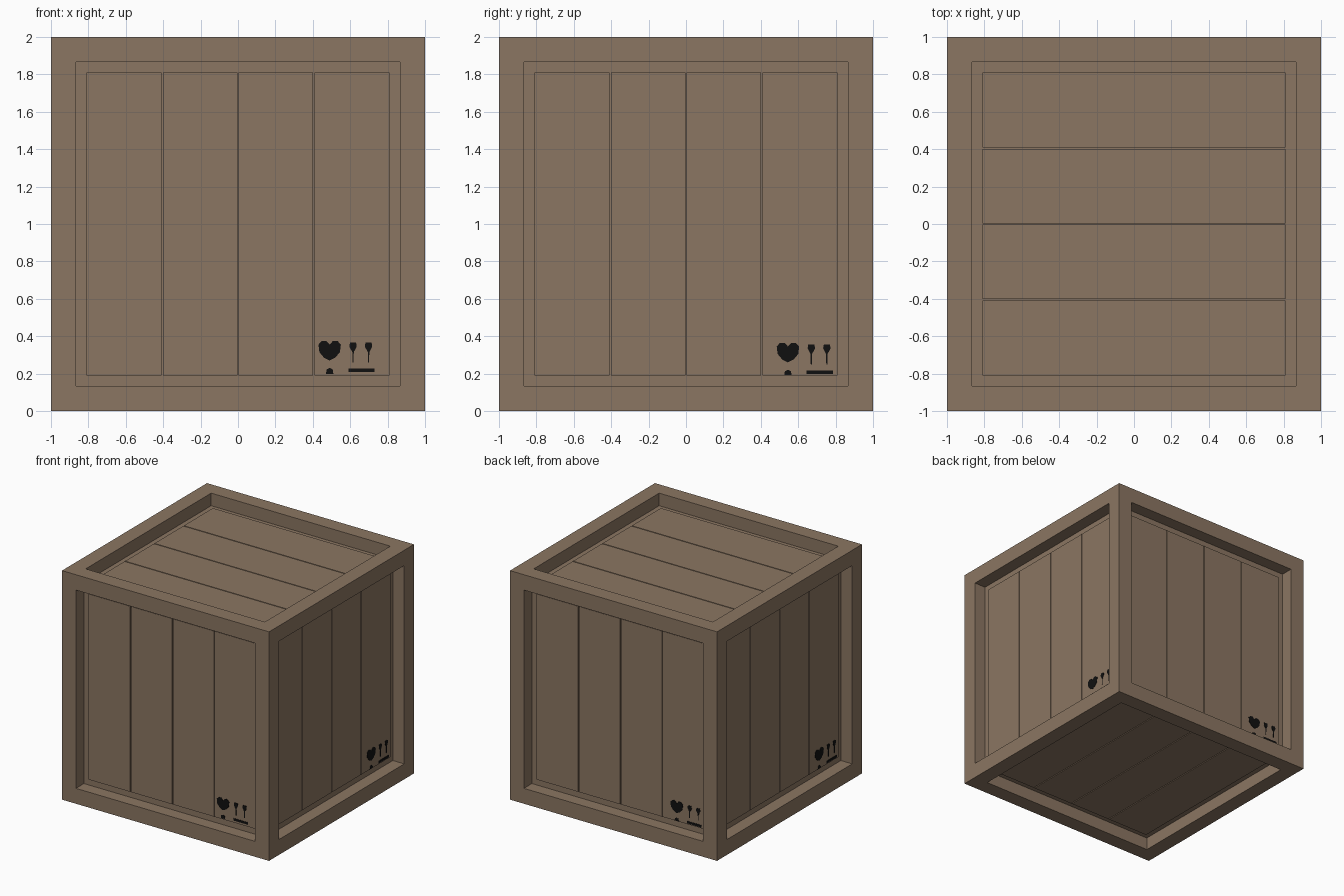
import bpy, bmesh, math
from mathutils import Matrix, Vector

if "Cube" in bpy.data.objects:
    bpy.data.objects.remove(bpy.data.objects["Cube"])

RIM, DEPTH, FLOOR = 0.19, 0.095, 0.11   # frame width, plank recess, groove floor recess
IN = 1 - RIM


def material(name, rgb):
    m = bpy.data.materials.new(name)
    m.diffuse_color = (*rgb, 1)
    m.use_nodes = True
    m.node_tree.nodes["Principled BSDF"].inputs["Base Color"].default_value = m.diffuse_color
    return m


wood = material("brown_wood", (0.258, 0.181, 0.122))
ink = material("black_paint", (0.005, 0.005, 0.005))


def finish(bm, name, mat, matrix=Matrix()):
    bmesh.ops.recalc_face_normals(bm, faces=bm.faces[:])
    me = bpy.data.meshes.new(name)
    bm.to_mesh(me)
    bm.free()
    me.transform(Matrix.Translation((0, 0, 1)) @ matrix)
    me.materials.append(mat)
    ob = bpy.data.objects.new(name, me)
    bpy.context.collection.objects.link(ob)


# Frame: a cube with every face inset, then pushed in
bm = bmesh.new()
bmesh.ops.create_cube(bm, size=2)
sides = bm.faces[:]
bmesh.ops.inset_individual(bm, faces=sides, thickness=RIM, depth=0)
for f in bmesh.ops.extrude_discrete_faces(bm, faces=sides)["faces"]:
    f.normal_update()
    bmesh.ops.translate(bm, verts=f.verts[:], vec=-f.normal * FLOOR)
finish(bm, "crate_frame", wood)


def planks(name, matrix):
    """Four boards filling one recess, with narrow gaps between them."""
    bm = bmesh.new()
    step, gap = IN / 2, 0.008
    for i in range(4):
        a = -IN + i * step + (gap / 2 if i else 0)
        b = -IN + (i + 1) * step - (gap / 2 if i < 3 else 0)
        m = Matrix.Translation(((a + b) / 2, 0, 1 - (DEPTH + FLOOR) / 2))
        m = m @ Matrix.Diagonal((b - a, 2 * IN, FLOOR - DEPTH, 1))
        bmesh.ops.create_cube(bm, size=1, matrix=m)
    finish(bm, name, wood, matrix)


def marks(name, matrix, du, dv):
    """Painted handling marks: a cup with its foot, two arrows and a bar."""
    half = [(0.03, -0.04), (0.055, -0.01), (0.06, 0.03), (0.042, 0.05), (0.018, 0.05)]
    cup = [(0, -0.055)] + half + [(0, 0.03)] + [(-x, y) for x, y in reversed(half)]
    foot = [(-0.02, -0.015), (0.02, -0.015), (0.016, 0.01), (0, 0.018), (-0.016, 0.01)]
    head = [(-0.003, -0.08), (0.003, -0.08), (0.004, -0.025), (0.02, 0.005), (0.016, 0.027),
            (-0.016, 0.027), (-0.02, 0.005), (-0.004, -0.025)]
    bar = [(-0.07, -0.01), (0.07, -0.01), (0.07, 0.01), (-0.07, 0.01)]
    bm = bmesh.new()
    for shape, u, z in ((cup, 0.49, 0.325), (foot, 0.49, 0.213), (head, 0.615, 0.34),
                        (head, 0.698, 0.34), (bar, 0.66, 0.218)):
        f = bm.faces.new([bm.verts.new((u + du + x, max(z + dv + y, 0.192) - 1, 1 - DEPTH))
                          for x, y in shape])
        top = bmesh.ops.extrude_face_region(bm, geom=[f])["geom"]
        bmesh.ops.translate(bm, vec=Vector((0, 0, 0.003)),
                            verts=[g for g in top if isinstance(g, bmesh.types.BMVert)])
    finish(bm, name, ink, matrix)


# Four upright sides, then top and bottom
for k, side in enumerate(("front", "right", "back", "left")):
    turn = Matrix.Rotation(k * math.pi / 2, 4, 'Z') @ Matrix.Rotation(math.pi / 2, 4, 'X')
    planks(side + "_planks", turn)
    marks(side + "_marks", turn, 0.055 if k else 0, -0.01 if k else 0)
planks("top_planks", Matrix.Rotation(math.pi / 2, 4, 'Z'))
planks("bottom_planks", Matrix.Rotation(math.pi, 4, 'X'))
